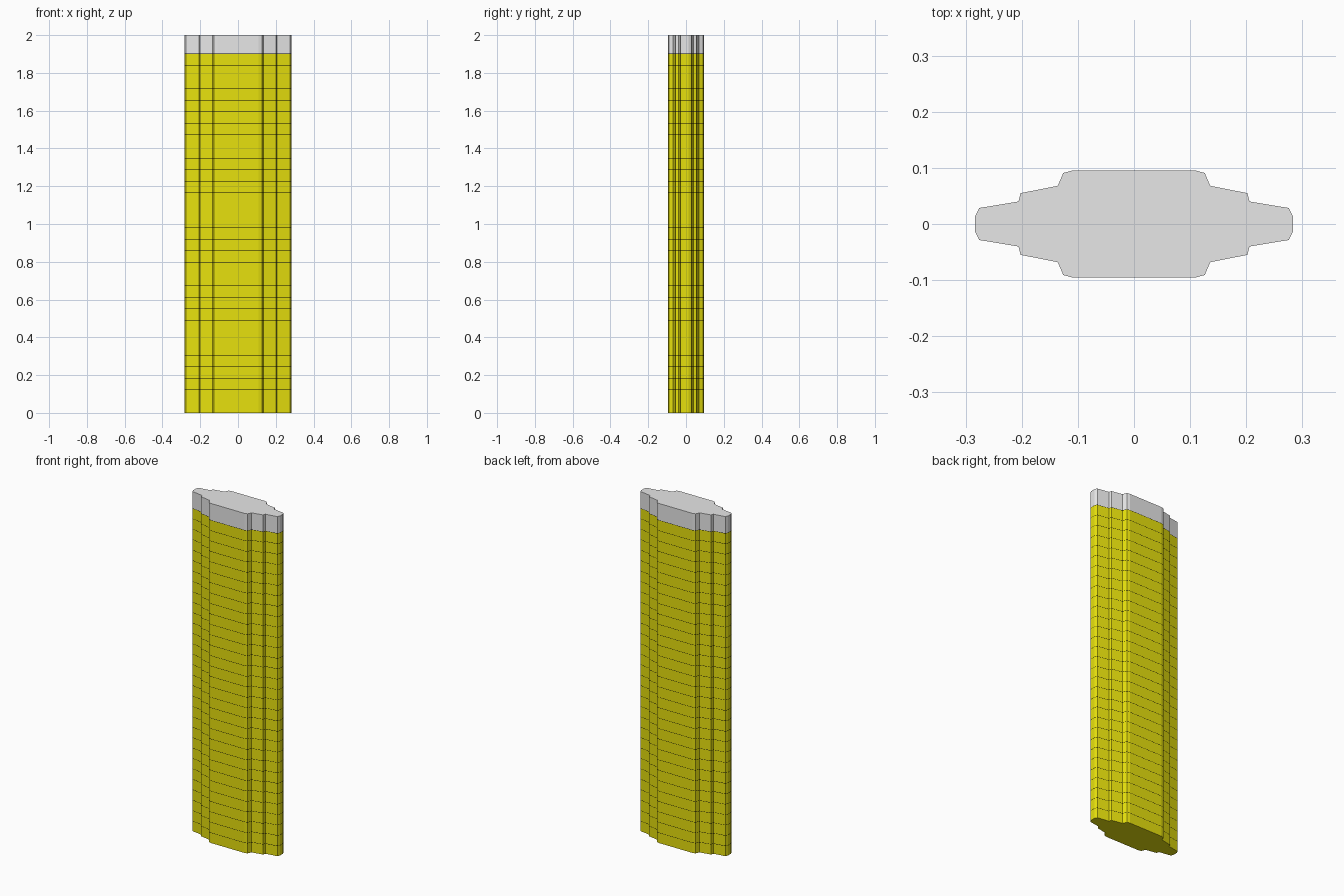
import bpy
import bmesh

if "Cube" in bpy.data.objects:
    bpy.data.objects.remove(bpy.data.objects["Cube"])

# Colours
def material(name, rgb):
    m = bpy.data.materials.new(name)
    m.diffuse_color = (*rgb, 1)
    m.use_nodes = True
    m.node_tree.nodes["Principled BSDF"].inputs["Base Color"].default_value = m.diffuse_color
    return m

yellow = material("yellow", (0.8, 0.75, 0.004))
grey = material("light_grey", (0.8, 0.8, 0.8))
black = material("black", (0.0, 0.0, 0.0))

# One quarter of the stepped cross-section, mirrored to all four
quarter = [(0.283, 0.014), (0.276, 0.0285), (0.206, 0.040), (0.202, 0.055),
           (0.136, 0.068), (0.126, 0.091), (0.109, 0.0955)]
right = [(x, -y) for x, y in reversed(quarter)] + quarter
outline = right + [(-x, -y) for x, y in right]

def slab(name, z0, z1, mat):
    bm = bmesh.new()
    face = bm.faces.new([bm.verts.new((x, y, z0)) for x, y in outline])
    top = bmesh.ops.extrude_face_region(bm, geom=[face])["geom"]
    verts = [v for v in top if isinstance(v, bmesh.types.BMVert)]
    bmesh.ops.translate(bm, verts=verts, vec=(0, 0, z1 - z0))
    bmesh.ops.recalc_face_normals(bm, faces=bm.faces)
    mesh = bpy.data.meshes.new(name)
    bm.to_mesh(mesh)
    bm.free()
    mesh.materials.append(mat)
    obj = bpy.data.objects.new(name, mesh)
    bpy.context.collection.objects.link(obj)

# Stack of yellow plates with hairline black spacers
count, gap, cap_base = 31, 0.002, 1.902
pitch = cap_base / count
for i in range(count):
    z1 = (i + 1) * pitch
    slab(f"plate_{i + 1}", i * pitch, z1 - gap, yellow)
    slab(f"spacer_{i + 1}", z1 - gap, z1, black)

# Thicker grey cap
slab("cap", cap_base, 2.0, grey)
